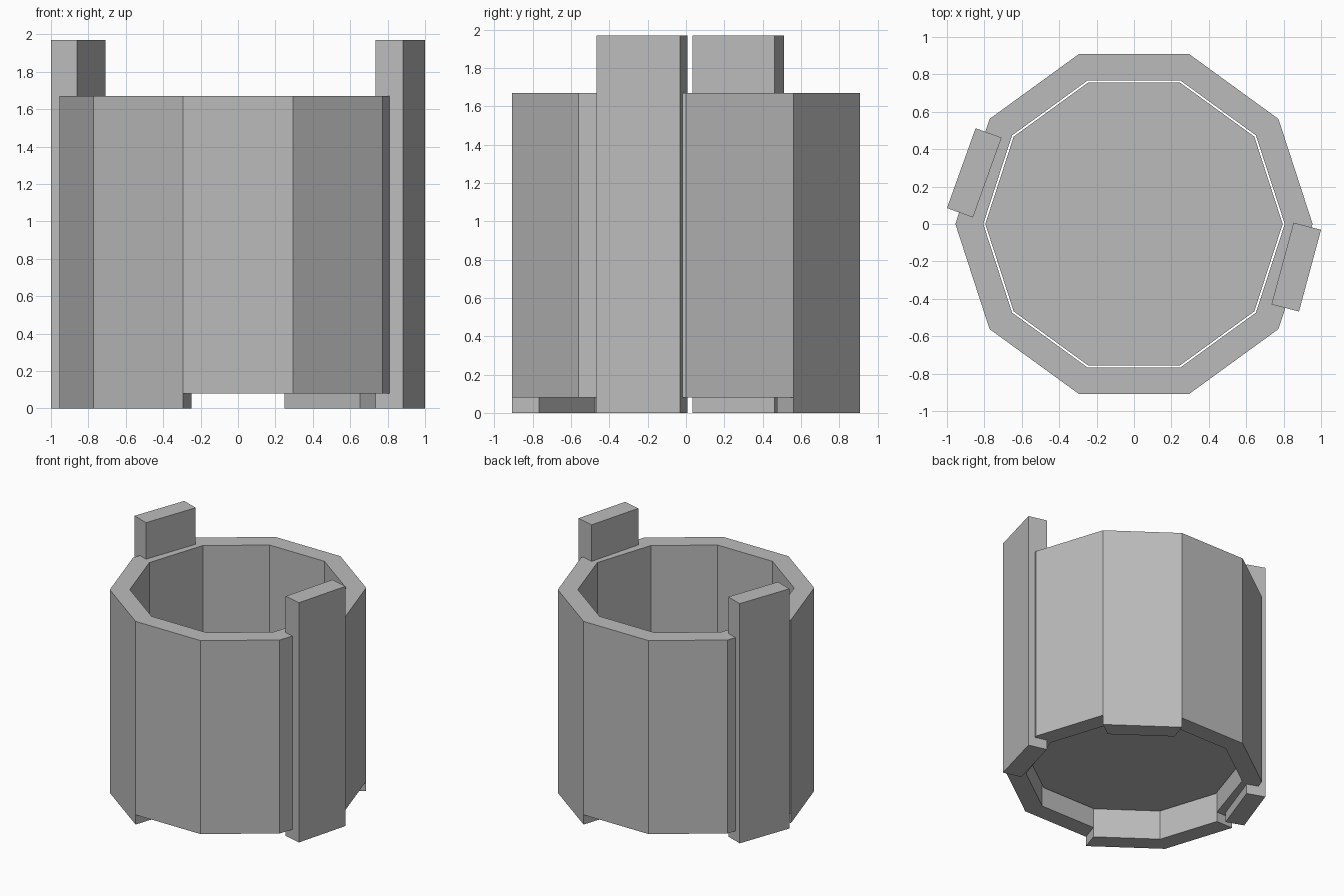
import bpy
import bmesh
from math import cos, sin, tau
from mathutils import Vector

SIDES = 10
RIM_Z, WALL_Z, FLOOR_Z, PLANK_Z = 1.67, 0.08, 0.235, 1.97

cube = bpy.data.objects.get("Cube")
if cube:
    bpy.data.objects.remove(cube, do_unlink=True)

grey = bpy.data.materials.new("plain grey")
grey.use_nodes = True
colour = (0.5, 0.5, 0.5, 1)
grey.diffuse_color = colour
grey.node_tree.nodes["Principled BSDF"].inputs["Base Color"].default_value = colour


def finish(bm, name):
    """Turn a bmesh into a flat shaded object."""
    bmesh.ops.recalc_face_normals(bm, faces=bm.faces)
    mesh = bpy.data.meshes.new(name)
    bm.to_mesh(mesh)
    bm.free()
    mesh.materials.append(grey)
    obj = bpy.data.objects.new(name, mesh)
    bpy.context.collection.objects.link(obj)
    return obj


def decagon(radius):
    return [(radius * cos(tau * i / SIDES), radius * sin(tau * i / SIDES))
            for i in range(SIDES)]


def extrude(bm, faces, height):
    new = bmesh.ops.extrude_face_region(bm, geom=faces)["geom"]
    verts = [g for g in new if isinstance(g, bmesh.types.BMVert)]
    bmesh.ops.translate(bm, verts=verts, vec=(0, 0, height))


def prism(name, outline, bottom, top):
    bm = bmesh.new()
    face = bm.faces.new([bm.verts.new((x, y, bottom)) for x, y in outline])
    keep = bmesh.ops.duplicate(bm, geom=[face])["geom"]
    extrude(bm, [f for f in keep if isinstance(f, bmesh.types.BMFace)], top - bottom)
    bmesh.ops.remove_doubles(bm, verts=bm.verts, dist=0.0001)
    return finish(bm, name)


# Ten-sided wall, with three segments reaching down to the ground
bm = bmesh.new()
rings = {}
for z in (WALL_Z, RIM_Z):
    for radius in (0.955, 0.806):
        rings[z, radius] = [bm.verts.new((x, y, z)) for x, y in decagon(radius)]
loops = [rings[WALL_Z, 0.955], rings[RIM_Z, 0.955],
         rings[RIM_Z, 0.806], rings[WALL_Z, 0.806]]
underside = []
for i in range(SIDES):
    j = (i + 1) % SIDES
    for a, b in zip(loops, loops[1:] + loops[:1]):
        face = bm.faces.new((a[i], a[j], b[j], b[i]))
    underside.append(face)
for group in ([1], [5, 6]):
    extrude(bm, [underside[i] for i in group], -WALL_Z)
bmesh.ops.recalc_face_normals(bm, faces=bm.faces)
bmesh.ops.dissolve_limit(bm, angle_limit=0.01, verts=bm.verts, edges=bm.edges)
finish(bm, "wall")

# Floor set into the wall with a thin gap around it
prism("floor", decagon(0.795), FLOOR_Z, FLOOR_Z + 0.08)


# Two upright planks sunk into opposite sides
def plank(name, corner, along, across):
    c, u, v = Vector(corner), Vector(along), Vector(across)
    prism(name, [c, c + u, c + u + v, c + v], 0, PLANK_Z)


plank("left_plank", (0.735, -0.43), (0.118, 0.437), (0.147, -0.038))
plank("right_plank", (-0.708, 0.462), (-0.153, -0.427), (-0.139, 0.05))
